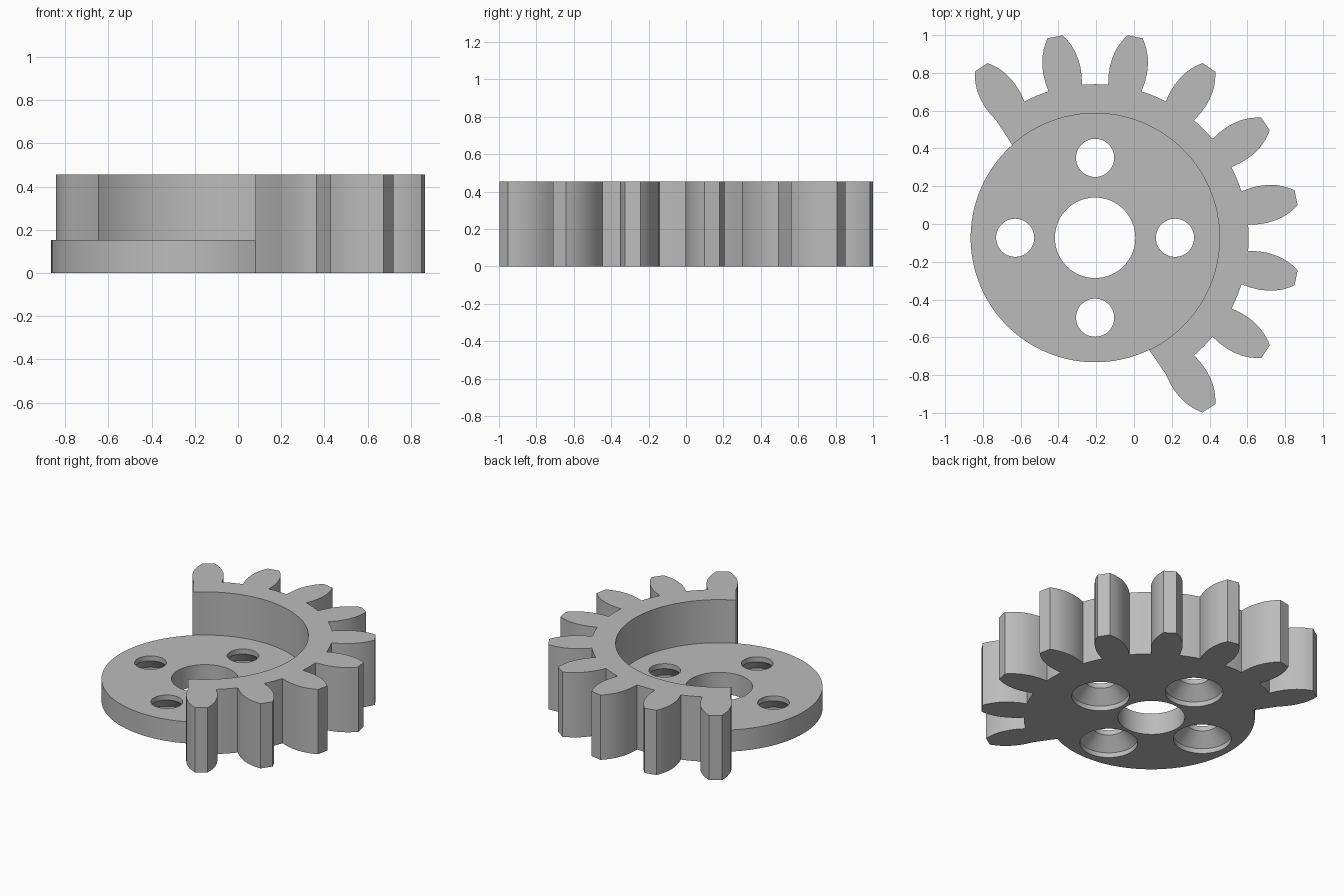
import bpy, bmesh
from math import sin, cos, atan2, degrees, radians, hypot

if "Cube" in bpy.data.objects:
    bpy.data.objects.remove(bpy.data.objects["Cube"], do_unlink=True)

CX, CY = -0.206, -0.073
DISC_R, ROOT_R = 0.659, 0.813
DISC_H, GEAR_H = 0.152, 0.455
PITCH, TEETH, FIRST = 22.5, 9, -56.25
# One tooth flank as (radius along the tooth axis, half width)
FLANK = [(0.808, 0.09), (0.86, 0.098), (0.907, 0.1), (0.95, 0.096),
         (0.99, 0.088), (1.03, 0.073), (1.06, 0.057), (1.085, 0.041)]


def polar(r, deg):
    return r * cos(radians(deg)), r * sin(radians(deg))


def arc(r, a, b, n):
    """Points strictly between two angles."""
    return [polar(r, a + (b - a) * i / n) for i in range(1, n)]


def tooth(deg):
    c, s = cos(radians(deg)), sin(radians(deg))
    local = [(r, -w) for r, w in FLANK] + [(r, w) for r, w in reversed(FLANK)]
    return [(r * c - w * s, r * s + w * c) for r, w in local]


def make_object(name, bm):
    bmesh.ops.recalc_face_normals(bm, faces=bm.faces)
    mesh = bpy.data.meshes.new(name)
    bm.to_mesh(mesh)
    bm.free()
    obj = bpy.data.objects.new(name, mesh)
    bpy.context.collection.objects.link(obj)
    return obj


def extrude_up(bm, faces, height, keep):
    out = bmesh.ops.extrude_face_region(bm, geom=faces, use_keep_orig=keep)["geom"]
    bmesh.ops.translate(bm, vec=(0, 0, height),
                        verts=[v for v in out if isinstance(v, bmesh.types.BMVert)])
    return [f for f in out if isinstance(f, bmesh.types.BMFace)]


def add_lathe(bm, x, y, profile, n):
    """Closed turned solid from (radius, height) pairs, bottom to top."""
    rings = [[bm.verts.new((x + r * cos(radians(360 * i / n)),
                            y + r * sin(radians(360 * i / n)), z)) for i in range(n)]
             for r, z in profile]
    for lo, hi in zip(rings, rings[1:]):
        for i in range(n):
            j = (i + 1) % n
            bm.faces.new((lo[i], lo[j], hi[j], hi[i]))
    bm.faces.new(rings[0][::-1])
    bm.faces.new(rings[-1])


# Toothed outline; both end flanks run straight in to the disc
last = FIRST + PITCH * (TEETH - 1)
half = 0.092
end_offset = degrees(atan2(half, (DISC_R ** 2 - half ** 2) ** 0.5))
a0, a1 = FIRST - end_offset, last + end_offset
root_half = degrees(atan2(FLANK[0][1], FLANK[0][0]))
outline = [polar(DISC_R, a0)]
for k in range(TEETH):
    a = FIRST + k * PITCH
    outline += tooth(a)
    if k < TEETH - 1:
        outline += arc(ROOT_R, a + root_half, a + PITCH - root_half, 4)
outline.append(polar(DISC_R, a1))

# Flat ring and disc faces share the inner arc, then rise to their heights
bm = bmesh.new()


def add_verts(points):
    return [bm.verts.new((CX + x, CY + y, 0)) for x, y in points]


outer = add_verts(outline)
inner = add_verts(arc(DISC_R, a0, a1, 56))
rest = add_verts(arc(DISC_R, a1, a0 + 360, 48))
ring = bm.faces.new(outer + inner[::-1])
disc = bm.faces.new([outer[0]] + inner + [outer[-1]] + rest)
tops = extrude_up(bm, [ring, disc], DISC_H, True)


def reaches_tips(face):
    return max(hypot(v.co.x - CX, v.co.y - CY) for v in face.verts) > 1


ring_top = [f for f in tops if reaches_tips(f)]
extrude_up(bm, ring_top, GEAR_H - DISC_H, False)
gear = make_object("sector_gear", bm)

# Centre bore and four holes countersunk from below
bm = bmesh.new()
add_lathe(bm, CX, CY, [(0.213, -0.1), (0.213, 0.3)], 64)
for q in range(4):
    x, y = polar(0.423, 90 * q)
    add_lathe(bm, CX + x, CY + y,
              [(0.184, -0.1), (0.184, 0.034), (0.101, 0.117), (0.101, 0.3)], 48)
cutter = make_object("hole_cutter", bm)
cutter.hide_render = True

bpy.context.view_layer.objects.active = gear
gear.select_set(True)
cut = gear.modifiers.new("holes", "BOOLEAN")
cut.operation, cut.solver, cut.object = "DIFFERENCE", "EXACT", cutter
bpy.ops.object.modifier_apply(modifier=cut.name)
bpy.data.objects.remove(cutter, do_unlink=True)

# Plain grey metal
mat = bpy.data.materials.new("grey_metal")
mat.use_nodes = True
grey = (0.5, 0.5, 0.5, 1)
mat.diffuse_color = grey
mat.node_tree.nodes["Principled BSDF"].inputs["Base Color"].default_value = grey
gear.data.materials.clear()
gear.data.materials.append(mat)
bpy.ops.object.shade_smooth_by_angle(angle=radians(25))
